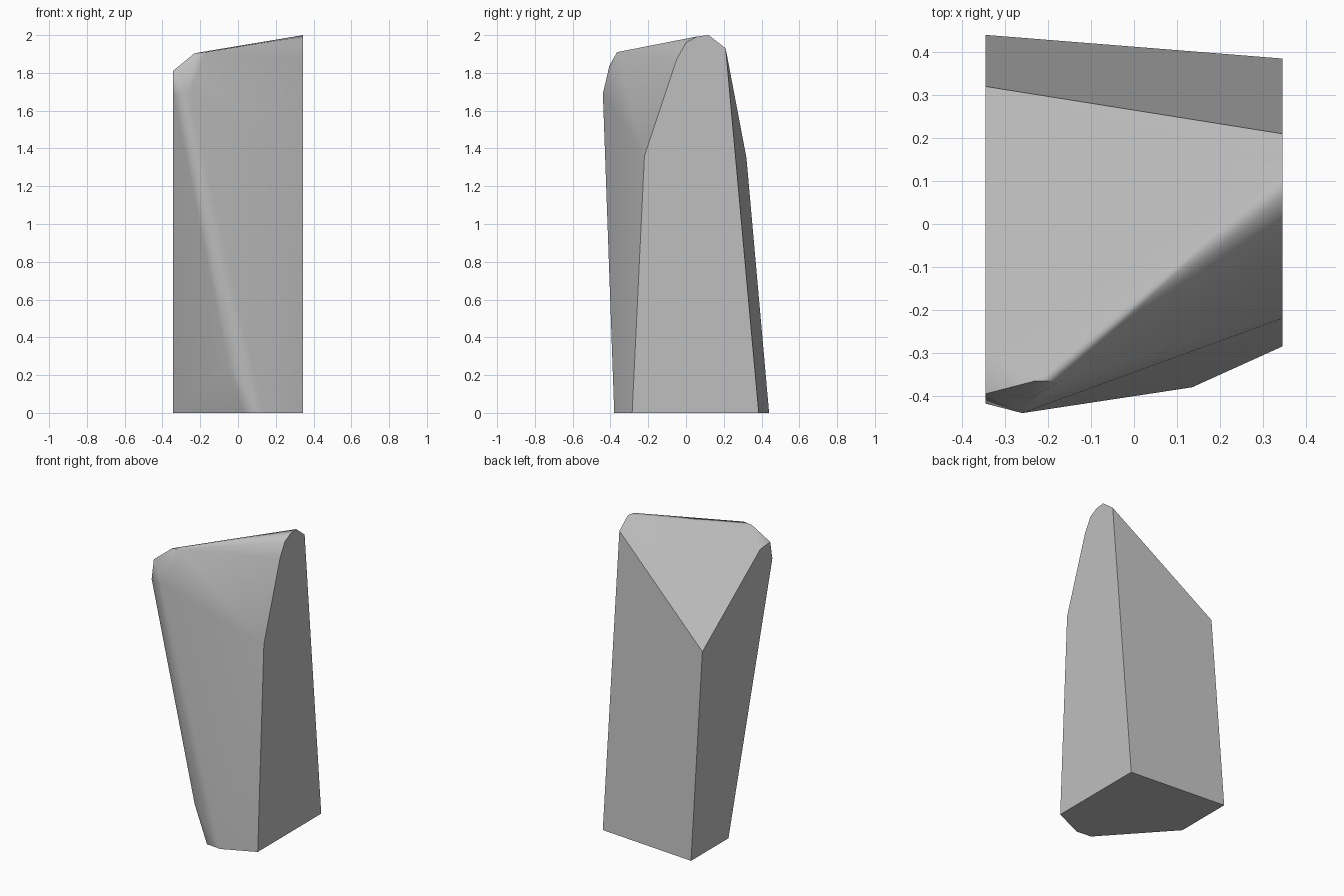
import bpy
import bmesh
from math import radians

cube = bpy.data.objects.get("Cube")
if cube:
    bpy.data.objects.remove(cube, do_unlink=True)

HALF = 0.345  # half width between the two flat side cuts

# Flat side outlines as (y, z)
tall_side = [(0.385, 0), (-0.285, 0), (-0.22, 1.36), (-0.05, 1.87),
             (0.0, 1.96), (0.06, 1.993), (0.12, 2.0), (0.21, 1.93)]
short_side = [(0.44, 0), (0.045, 0), (-0.418, 1.69), (-0.395, 1.81),
              (-0.29, 1.80), (0.32, 1.35)]

# Rounded front corner, from the foot up to the crown
front_corner = [(0.135, -0.38, 0), (0.03, -0.37, 0), (-0.05, -0.385, 0.25),
                (-0.26, -0.44, 1.69), (-0.24, -0.405, 1.84),
                (-0.23, -0.365, 1.904), (-0.17, -0.365, 1.91)]

points = [(HALF, y, z) for y, z in tall_side]
points += [(-HALF, y, z) for y, z in short_side]
points += front_corner

# Wrap the block around its corners
bm = bmesh.new()
for p in points:
    bm.verts.new(p)
hull = bmesh.ops.convex_hull(bm, input=bm.verts[:])
loose = [v for v in bm.verts if not v.link_faces]
bmesh.ops.delete(bm, geom=loose, context='VERTS')
bmesh.ops.dissolve_limit(bm, angle_limit=radians(1.5),
                         verts=bm.verts[:], edges=bm.edges[:])
bmesh.ops.recalc_face_normals(bm, faces=bm.faces[:])

# Smooth worn front, crisp rims around the flat cuts
for f in bm.faces:
    f.smooth = True
for e in bm.edges:
    side_cut = any(abs(f.normal.x) > 0.99 for f in e.link_faces)
    e.smooth = not (side_cut or e.calc_face_angle(0) > radians(50))

mesh = bpy.data.meshes.new("stone_block")
bm.to_mesh(mesh)
bm.free()
block = bpy.data.objects.new("stone_block", mesh)
bpy.context.collection.objects.link(block)

# Keep the broad faces flat in shading
weighted = block.modifiers.new("flat_faces", 'WEIGHTED_NORMAL')
weighted.keep_sharp = True

# Plain stone colour
stone = bpy.data.materials.new("stone_grey")
stone.use_nodes = True
colour = (0.52, 0.52, 0.52, 1)
stone.diffuse_color = colour
stone.node_tree.nodes["Principled BSDF"].inputs["Base Color"].default_value = colour
mesh.materials.append(stone)
